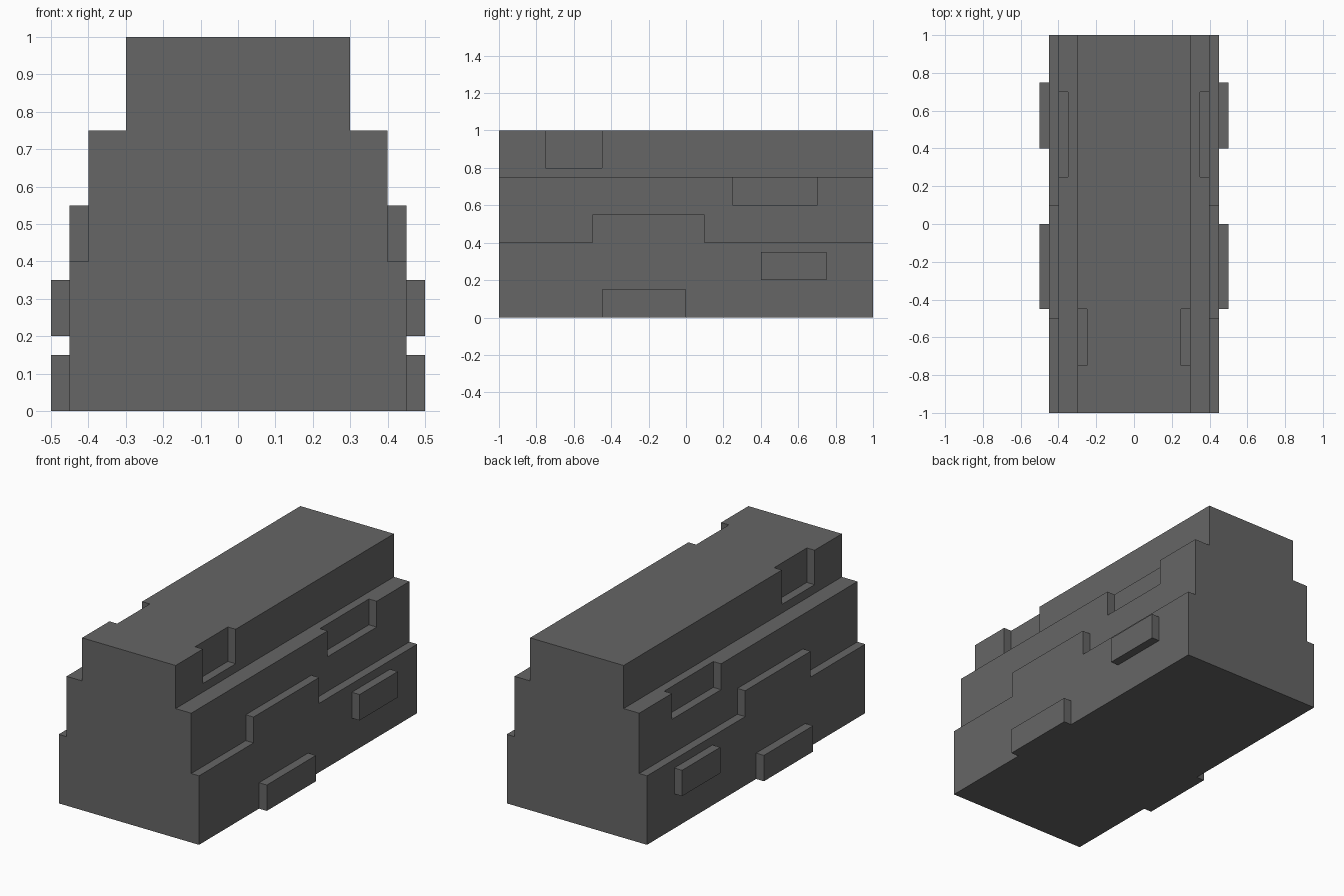
import bpy, bmesh, math
from mathutils import Matrix, Vector

old = bpy.data.objects.get("Cube")
if old:
    bpy.data.objects.remove(old, do_unlink=True)

# Single flat grey
grey = bpy.data.materials.new("dark_grey")
grey.use_nodes = True
colour = (0.133, 0.133, 0.133, 1)
grey.diffuse_color = colour
grey.node_tree.nodes["Principled BSDF"].inputs["Base Color"].default_value = colour


def finish(name, bm):
    bmesh.ops.recalc_face_normals(bm, faces=bm.faces)
    mesh = bpy.data.meshes.new(name)
    bm.to_mesh(mesh)
    bm.free()
    mesh.materials.append(grey)
    obj = bpy.data.objects.new(name, mesh)
    bpy.context.collection.objects.link(obj)
    return obj


def side_boxes(name, boxes):
    """Boxes given as (x, y, z) ranges, repeated on both sides of x = 0."""
    bm = bmesh.new()
    for ranges in boxes:
        low, high = (Vector(v) for v in zip(*ranges))
        for side in (-1, 1):
            mid = (low + high) / 2
            mid.x *= side
            bmesh.ops.create_cube(
                bm, size=1,
                matrix=Matrix.Translation(mid) @ Matrix.Diagonal((*(high - low), 1)))
    return finish(name, bm)


def apply_boolean(target, tool, operation):
    mod = target.modifiers.new(tool.name, 'BOOLEAN')
    mod.operation, mod.solver, mod.object = operation, 'EXACT', tool
    bpy.context.view_layer.objects.active = target
    bpy.ops.object.modifier_apply(modifier=mod.name)
    bpy.data.objects.remove(tool, do_unlink=True)


# Three-tier body: half profile mirrored, then extruded along y
half = [(0.45, 0), (0.45, 0.4), (0.4, 0.4), (0.4, 0.75), (0.3, 0.75), (0.3, 1)]
profile = half + [(-x, z) for x, z in reversed(half)]
bm = bmesh.new()
face = bm.faces.new([bm.verts.new((x, -1, z)) for x, z in profile])
result = bmesh.ops.extrude_face_region(bm, geom=[face])
bmesh.ops.translate(bm, vec=(0, 2, 0),
                    verts=[g for g in result["geom"] if isinstance(g, bmesh.types.BMVert)])
body = finish("stepped_body", bm)

# Raised section of the lower tier, flush with its side
raised = side_boxes("raised_lower_tier", [((0.3, 0.45), (-0.5, 0.1), (0.3, 0.55))])
apply_boolean(body, raised, 'UNION')

# Notches in the upper and middle tiers
notches = side_boxes("notch_cutters", [
    ((0.25, 0.36), (-0.75, -0.45), (0.8, 1.1)),
    ((0.35, 0.5), (0.25, 0.7), (0.6, 0.9)),
])
notches.hide_render = True
apply_boolean(body, notches, 'DIFFERENCE')

# Merge leftover coplanar faces
bm = bmesh.new()
bm.from_mesh(body.data)
bmesh.ops.remove_doubles(bm, verts=bm.verts, dist=1e-5)
bmesh.ops.dissolve_limit(bm, angle_limit=math.radians(1), verts=bm.verts, edges=bm.edges)
bm.to_mesh(body.data)
bm.free()

# Blocks standing out from the lower sides
side_boxes("upper_side_blocks", [((0.45, 0.5), (0.4, 0.75), (0.2, 0.35))])
side_boxes("base_side_blocks", [((0.45, 0.5), (-0.45, 0), (0, 0.15))])
